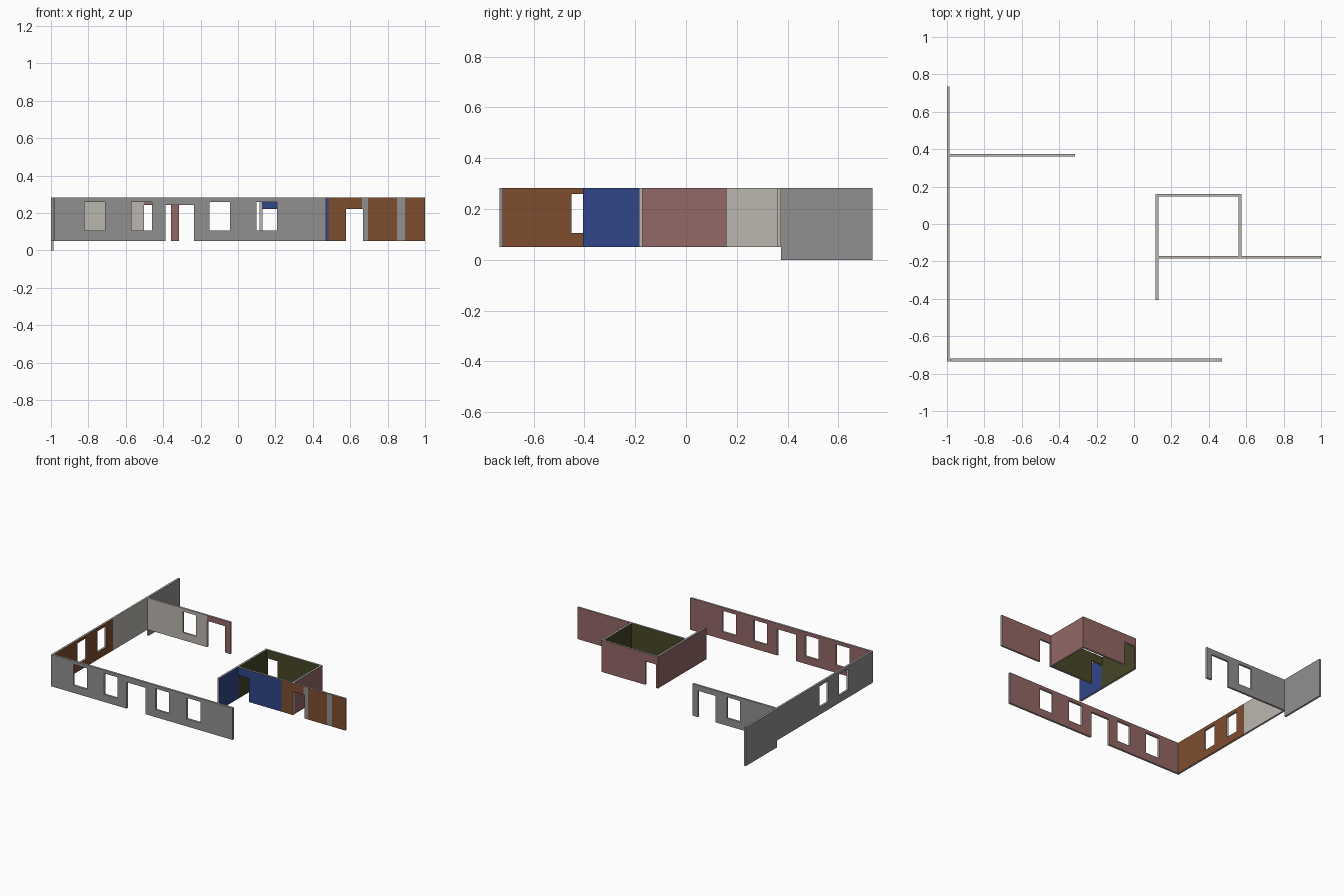
import bpy, bmesh

if "Cube" in bpy.data.objects:
    bpy.data.objects.remove(bpy.data.objects["Cube"])

Z0, Z1 = 0.05, 0.283          # wall bottom and top
WIN = (0.105, 0.259)          # window sill and head

COLOURS = {
    "grey": (0.28, 0.28, 0.28), "beige": (0.50, 0.475, 0.43),
    "mauve": (0.29, 0.138, 0.133), "brown_orange": (0.212, 0.076, 0.028),
    "blue": (0.030, 0.061, 0.246), "olive": (0.061, 0.061, 0.021),
}
NAMES = list(COLOURS)
MATS = []
for n, c in COLOURS.items():
    m = bpy.data.materials.new(n)
    m.diffuse_color = (*c, 1)
    m.use_nodes = True
    m.node_tree.nodes["Principled BSDF"].inputs["Base Color"].default_value = m.diffuse_color
    MATS.append(m)


def pick(bands, u):
    """bands: a colour name, or a list of (upper limit, colour) along the wall"""
    if isinstance(bands, str):
        return NAMES.index(bands)
    return NAMES.index(next(c for lim, c in bands if u < lim))


def wall(name, axis, u0, u1, v0, v1, low, high, openings=(), ends=("grey", "grey"), base=Z0):
    """Wall along an axis from u0 to u1, thickness v0..v1; low/high colour its two sides.
    openings are (u from, u to, z from, z to)."""
    us, zs = {u0, u1}, {base, Z1}
    for a, b, c, d in openings:
        us |= {a, b}
        zs |= {c, d}
    for bands in (low, high):
        if not isinstance(bands, str):
            us |= {lim for lim, _ in bands if u0 < lim < u1}
    us, zs = sorted(us), sorted(zs)

    def solid(i, j):
        if not (0 <= i < len(us) - 1 and 0 <= j < len(zs) - 1):
            return False
        u, z = (us[i] + us[i + 1]) / 2, (zs[j] + zs[j + 1]) / 2
        return not any(a < u < b and c < z < d for a, b, c, d in openings)

    bm = bmesh.new()
    cache = {}

    def vert(i, v, j):
        if (i, v, j) not in cache:
            p = (us[i], v, zs[j]) if axis == "x" else (v, us[i], zs[j])
            cache[i, v, j] = bm.verts.new(p)
        return cache[i, v, j]

    def face(pts, mat):
        bm.faces.new([vert(*p) for p in pts]).material_index = mat

    beige = NAMES.index("beige")
    for i in range(len(us) - 1):
        for j in range(len(zs) - 1):
            if not solid(i, j):
                continue
            mid = (us[i] + us[i + 1]) / 2
            k, l = i + 1, j + 1
            for v, bands in ((v0, low), (v1, high)):
                face([(i, v, j), (k, v, j), (k, v, l), (i, v, l)], pick(bands, mid))
            # ends, reveals, top and underside
            for e, di in ((i, -1), (k, 1)):
                if not solid(i + di, j):
                    mat = beige
                    if e == 0:
                        mat = NAMES.index(ends[0])
                    elif e == len(us) - 1:
                        mat = NAMES.index(ends[1])
                    face([(e, v0, j), (e, v1, j), (e, v1, l), (e, v0, l)], mat)
            for e, dj in ((j, -1), (l, 1)):
                if not solid(i, j + dj):
                    face([(i, v0, e), (k, v0, e), (k, v1, e), (i, v1, e)], beige)
    bmesh.ops.recalc_face_normals(bm, faces=bm.faces[:])
    me = bpy.data.meshes.new(name)
    bm.to_mesh(me)
    bm.free()
    for m in MATS:
        me.materials.append(m)
    bpy.context.collection.objects.link(bpy.data.objects.new(name, me))


# long front wall: four windows and a door
wall("front_wall", "x", -0.985, 0.47, -0.735, -0.72, "grey", "mauve",
     [(x, x + 0.11, *WIN) for x in (-0.82, -0.57, -0.153, 0.099)]
     + [(-0.388, -0.235, Z0, 0.243)])

# left wall: two windows, back section reaches the ground
wall("left_wall", "y", -0.735, 0.735, -1.0, -0.986, "grey",
     [(-0.04, "brown_orange"), (0.367, "beige"), (9, "grey")],
     [(-0.45, -0.345, *WIN), (-0.22, -0.117, *WIN), (-0.735, 0.375, 0.0, Z0)], base=0.0)

# back wall: window and door
wall("back_wall", "x", -0.986, -0.315, 0.361, 0.375,
     [(-0.503, "beige"), (9, "mauve")], "grey",
     [(-0.70, -0.595, *WIN), (-0.503, -0.358, Z0, 0.243)], ends=("grey", "beige"))

# small room
DOOR = (0.13, 0.218, Z0, 0.222)
wall("room_left_wall", "y", -0.405, 0.16, 0.116, 0.13, "mauve",
     [(-0.18, "blue"), (9, "olive")], ends=("beige", "mauve"))
wall("room_back_wall", "x", 0.13, 0.56, 0.146, 0.16, "olive", "mauve", [DOOR])
wall("room_right_wall", "y", -0.171, 0.16, 0.56, 0.574, "olive", "mauve",
     ends=("olive", "mauve"))
wall("room_front_wall", "x", 0.13, 1.0, -0.185, -0.171,
     [(0.483, "blue"), (0.662, "brown_orange"), (0.695, "grey"),
      (0.85, "brown_orange"), (0.893, "grey"), (9, "brown_orange")],
     [(0.567, "olive"), (9, "mauve")],
     [DOOR, (0.577, 0.668, Z0, 0.222)], ends=("beige", "beige"))
